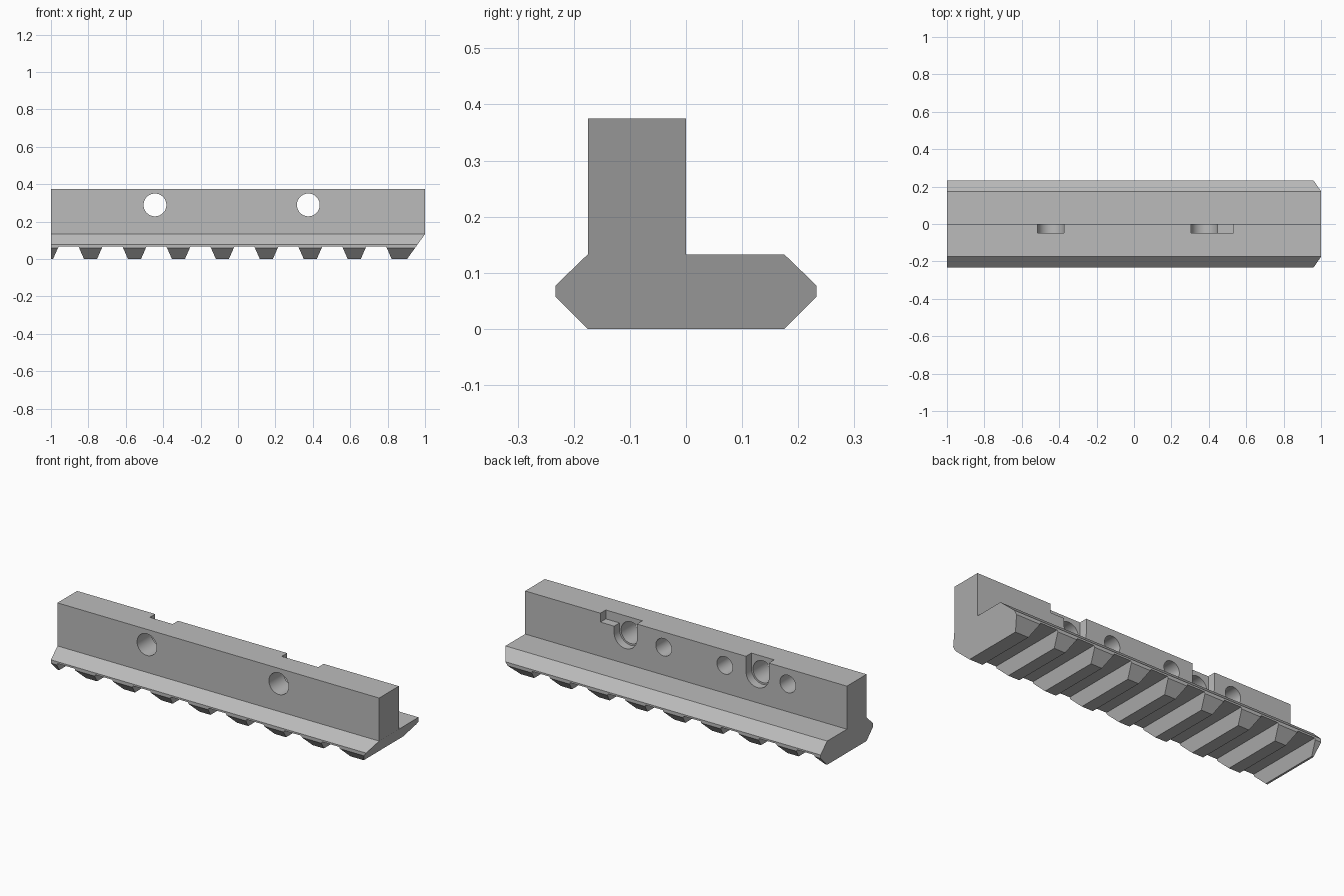
import bpy
import bmesh
from math import cos, sin, pi, radians

if "Cube" in bpy.data.objects:
    bpy.data.objects.remove(bpy.data.objects["Cube"])

HOLE_Z = 0.289
TOP = 0.375
SHOULDER = 0.133

grey = bpy.data.materials.new("machined grey")
grey.use_nodes = True
grey.diffuse_color = (0.5, 0.5, 0.5, 1)
grey.node_tree.nodes["Principled BSDF"].inputs["Base Color"].default_value = (0.5, 0.5, 0.5, 1)


def prism(name, points, start, end, axis):
    """Extrude a closed outline along x (outline in y, z) or along y (outline in x, z)."""
    bm = bmesh.new()
    place = (lambda p, d: (d, p[0], p[1])) if axis == "x" else (lambda p, d: (p[0], d, p[1]))
    a = [bm.verts.new(place(p, start)) for p in points]
    b = [bm.verts.new(place(p, end)) for p in points]
    bm.faces.new(a)
    bm.faces.new(b[::-1])
    for i in range(len(a)):
        j = (i + 1) % len(a)
        bm.faces.new((a[i], b[i], b[j], a[j]))
    bmesh.ops.recalc_face_normals(bm, faces=bm.faces)
    mesh = bpy.data.meshes.new(name)
    bm.to_mesh(mesh)
    bm.free()
    mesh.materials.append(grey)
    obj = bpy.data.objects.new(name, mesh)
    bpy.context.collection.objects.link(obj)
    return obj


def arc(x, radius, first, last, steps):
    span = last - first
    return [(x + radius * cos(first + span * i / steps),
             HOLE_Z + radius * sin(first + span * i / steps)) for i in range(steps + 1)]


def cut(points, start, end):
    """Subtract a prism running along y from the rail."""
    cutter = prism("cutter", points, start, end, "y")
    cutter.hide_render = True
    mod = rail.modifiers.new("cut", "BOOLEAN")
    mod.operation = "DIFFERENCE"
    mod.solver = "EXACT"
    mod.object = cutter
    bpy.context.view_layer.objects.active = rail
    bpy.ops.object.modifier_apply(modifier=mod.name)
    bpy.data.objects.remove(cutter)


# Bevelled rail with the upright mounting wall along its front half
rail = prism("mounting_rail", [
    (-0.175, 0), (0.175, 0), (0.233, 0.058), (0.233, 0.077), (0.175, SHOULDER),
    (0, SHOULDER), (0, TOP), (-0.175, TOP), (-0.175, SHOULDER),
    (-0.233, 0.077), (-0.233, 0.058)], -1, 1, "x")

# Slanted underside at the +x end
for v in rail.data.vertices:
    if v.co.x > 0 and v.co.z < SHOULDER:
        v.co.x -= 0.72 * (SHOULDER - v.co.z)

# Cross slots with tapered sides
for i in range(8):
    x = -0.906 + 0.235 * i
    cut([(x - 0.087, -0.01), (x + 0.087, -0.01), (x + 0.053, 0.067), (x - 0.053, 0.067)], -0.3, 0.3)

# Nut pockets open to the top, each with a through hole
for x in (-0.444, 0.376):
    cut(arc(x, 0.071, pi, 2 * pi, 24) + [(x + 0.071, 0.45), (x - 0.071, 0.45)], -0.048, 0.1)
    cut(arc(x, 0.061, 0, 2 * pi, 48)[:-1], -0.3, 0.1)

# Shallow step beside one pocket
cut([(0.42, 0.325), (0.532, 0.325), (0.532, 0.45), (0.42, 0.45)], -0.048, 0.1)

# Blind holes in the back of the wall
for x in (-0.633, -0.241, 0.139):
    cut(arc(x, 0.049, 0, 2 * pi, 48)[:-1], -0.12, 0.1)

bpy.ops.object.select_all(action="DESELECT")
rail.select_set(True)
bpy.context.view_layer.objects.active = rail
bpy.ops.object.shade_smooth_by_angle(angle=radians(25))
